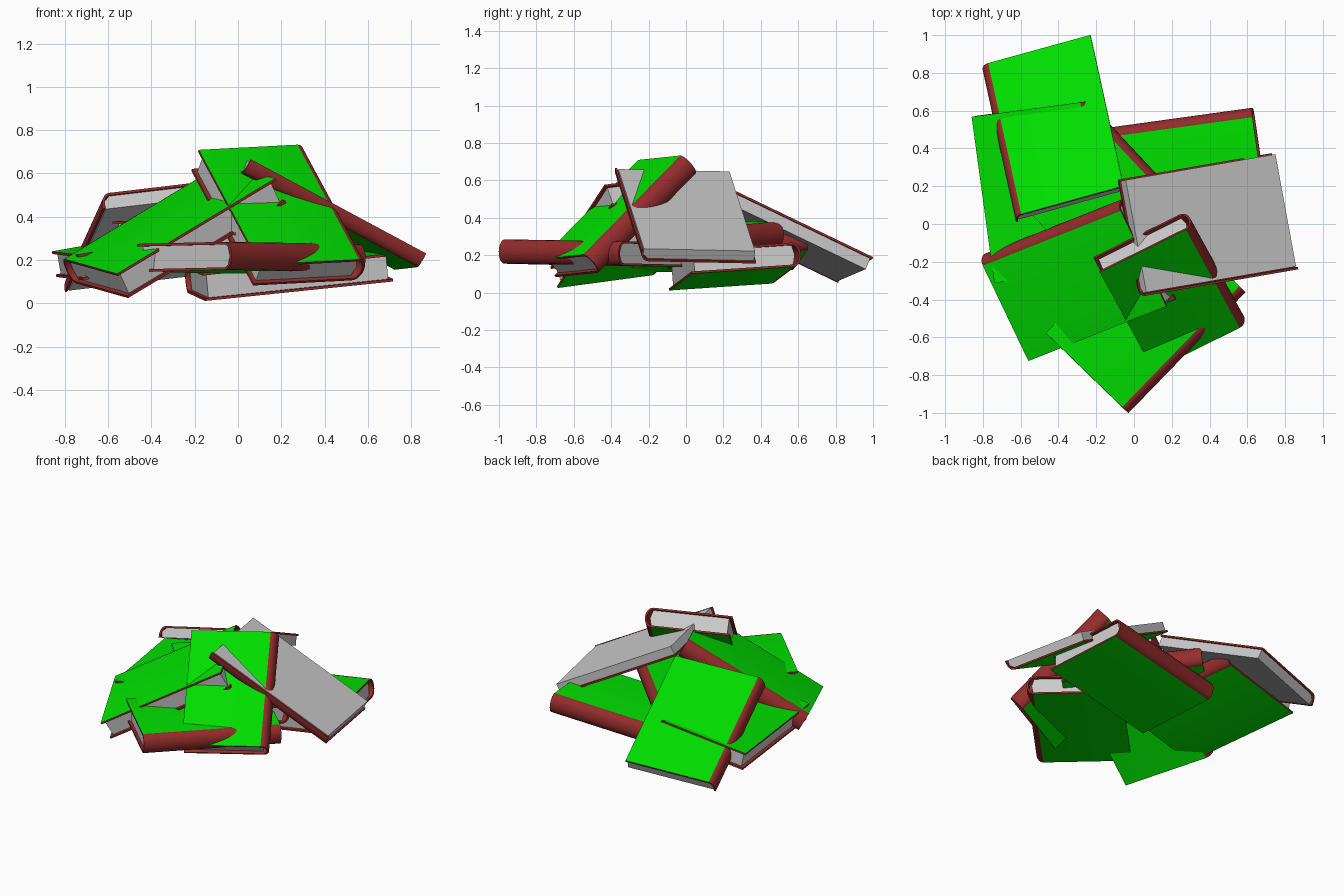
import bpy, bmesh, math
from mathutils import Vector, Matrix

if "Cube" in bpy.data.objects:
    bpy.data.objects.remove(bpy.data.objects["Cube"])

def material(name, col):
    m = bpy.data.materials.new(name)
    m.diffuse_color = col
    m.use_nodes = True
    m.node_tree.nodes["Principled BSDF"].inputs["Base Color"].default_value = m.diffuse_color
    return m

GREEN = material("cover_green", (0.0, 0.73, 0.0, 1))
RED = material("binding_red", (0.30, 0.025, 0.025, 1))
BOARD, BULGE = 0.012, 0.045

def extrude_profile(name, prof, y0, y1, frame, covered):
    """Sweep an (x, z) profile along the book's spine direction."""
    bm = bmesh.new()
    a = [bm.verts.new((x, y0, z)) for x, z in prof]
    b = [bm.verts.new((x, y1, z)) for x, z in prof]
    n = len(prof)
    bm.faces.new(a)
    bm.faces.new(b[::-1])
    for i in range(n):
        j = (i + 1) % n
        bm.faces.new((a[j], a[i], b[i], b[j]))
    zs = [z for _, z in prof]
    if covered:
        # outer board faces are green, everything else red
        for f in bm.faces:
            f.material_index = 1
            outer = all(abs(v.co.z) < 1e-5 for v in f.verts)
            if covered == "both":
                outer = outer or all(abs(v.co.z - min(zs)) < 1e-5 for v in f.verts)
            if outer:
                f.material_index = 0
    bm.transform(frame)
    bmesh.ops.recalc_face_normals(bm, faces=bm.faces)
    me = bpy.data.meshes.new(name)
    bm.to_mesh(me)
    bm.free()
    if covered:
        me.materials.append(GREEN)
        me.materials.append(RED)
    ob = bpy.data.objects.new(name, me)
    bpy.context.collection.objects.link(ob)
    if covered:
        bpy.ops.object.select_all(action='DESELECT')
        bpy.context.view_layer.objects.active = ob
        ob.select_set(True)
        bpy.ops.object.shade_smooth_by_angle(angle=math.radians(35))
    return ob

def book(name, s0, s1, fore, thick=0.13, half=False, flip=False):
    """s0, s1: spine ends on the upper face; fore: corner opposite s0."""
    s0, s1, fore = Vector(s0), Vector(s1), Vector(fore)
    length = (s1 - s0).length
    Y = (s1 - s0).normalized()
    X = fore - s0
    X -= Y * X.dot(Y)
    width = X.length
    X.normalize()
    N = X.cross(Y)
    if N.z < 0:
        N.negate()
    org = s0
    if flip:
        org, N = s0 - N * thick, -N
    frame = Matrix.Translation(org) @ Matrix((X, Y, N)).transposed().to_4x4()

    # cover: boards plus rounded spine
    steps = 10
    span = math.pi / 2 if half else math.pi
    zc, rz = (-thick, thick) if half else (-thick / 2, thick / 2)
    def arc(rx, r):
        return [(BULGE - rx * math.sin(span * i / steps),
                 zc + r * math.cos(span * i / steps)) for i in range(steps + 1)]
    outer = arc(BULGE, rz)
    inner = arc(BULGE - BOARD, rz - BOARD)[::-1]
    prof = [(width, 0)] + outer
    if not half:
        prof += [(width, -thick), (width, -thick + BOARD)]
    prof += inner + [(width, -BOARD)]
    extrude_profile(name + "_cover", prof, 0, length, frame,
                    "top" if half else "both")

    # page block
    inset = 0.01 if half else 0.02
    low = -thick if half else -thick + BOARD
    x0 = BOARD + 0.005 if half else BULGE * 0.7
    top = -BOARD
    pages = [(BULGE, top), (width - inset, top), (width - inset, low)]
    pages += [(x0, low), (x0, -thick / 2)] if half else [(BULGE, low), (x0, -thick / 2)]
    extrude_profile(name + "_pages", pages, inset, length - inset, frame, None)

# whole closed books
book("left_book", (-.24, .65, .35), (-.12, -.23, .335), (-.86, .57, .24), .12)
book("front_left_book", (-.82, -.18, .21), (-.09, .11, .65), (-.57, -.73, .13))
book("leaning_book", (.315, -.01, .735), (.60, -.53, .205), (-.19, -.24, .725))
book("front_book", (-.03, -1.0, .285), (.59, -.36, .275), (-.47, -.58, .275))
book("back_right_book", (.62, .61, .27), (-.25, .49, .18), (.705, .02, .23))
book("middle_book", (-.12, .52, .38), (.50, -.14, .32), (-.57, .08, .38))

# single-cover book halves with bare pages on the other side
book("back_left_half_book", (-.64, .04, .505), (-.815, .84, .12), (-.06, .22, .565),
     .075, half=True)
book("right_half_book", (.06, -.38, .665), (.87, -.24, .23), (-.06, .24, .655),
     .07, half=True, flip=True)
